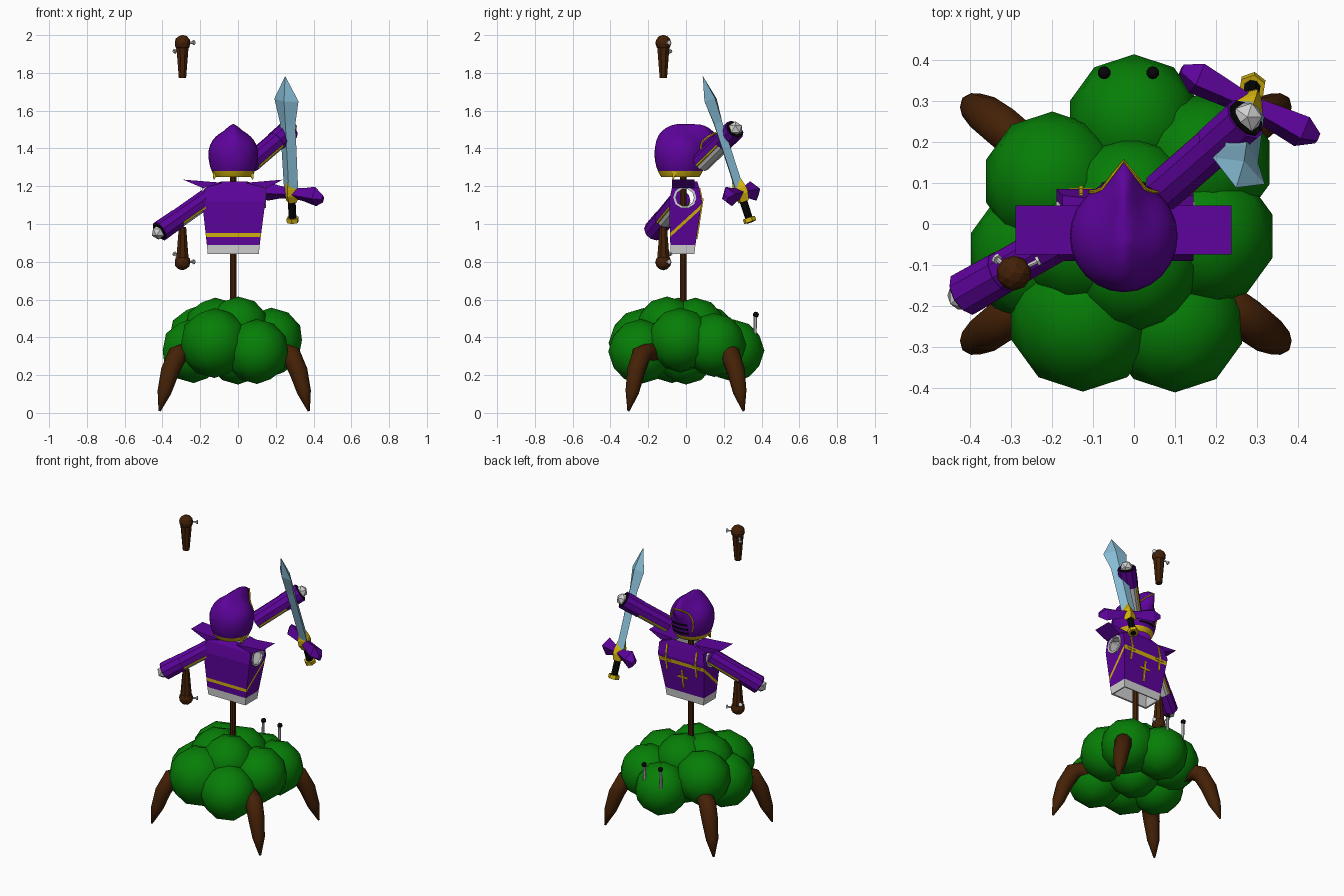
import bpy, bmesh, math
from mathutils import Vector as V, Matrix

cube = bpy.data.objects.get("Cube")
if cube:
    bpy.data.objects.remove(cube)


def material(name, rgb):
    m = bpy.data.materials.new(name)
    m.use_nodes = True
    m.diffuse_color = (*rgb, 1)
    m.node_tree.nodes["Principled BSDF"].inputs["Base Color"].default_value = (*rgb, 1)
    return m


PURPLE = material("royal purple", (.11, .001, .33))
GREEN = material("leaf green", (.002, .21, .002))
BROWN = material("bark brown", (.058, .015, .002))
GOLD = material("gold trim", (.65, .45, .004))
BLUE = material("ice blue", (.25, .52, .68))
WHITE = material("pale grey", (.64, .64, .64))
BLACK = material("black", (.002, .002, .002))


def finish(bm, name, mats, smooth=False):
    me = bpy.data.meshes.new(name)
    bm.to_mesh(me)
    bm.free()
    ob = bpy.data.objects.new(name, me)
    bpy.context.collection.objects.link(ob)
    for m in mats:
        me.materials.append(m)
    for p in me.polygons:
        p.use_smooth = smooth
    return ob


def loft(rings):
    """Skin a list of equal-length point rings and cap both ends."""
    bm = bmesh.new()
    vs = [[bm.verts.new(p) for p in r] for r in rings]
    n = len(vs[0])
    for a, b in zip(vs, vs[1:]):
        for i in range(n):
            j = (i + 1) % n
            bm.faces.new((a[i], a[j], b[j], b[i]))
    bm.faces.new(vs[0][::-1])
    bm.faces.new(vs[-1])
    bmesh.ops.recalc_face_normals(bm, faces=bm.faces)
    return bm


def tube(pts, radii, n=8):
    """Round section swept along a path without twisting, one radius per point."""
    pts = [V(p) for p in pts]
    rings, s = [], None
    for i, p in enumerate(pts):
        d = (pts[min(i + 1, len(pts) - 1)] - pts[max(i - 1, 0)]).normalized()
        up = V((0, 0, 1)) if abs(d.z) < .95 else V((0, 1, 0))
        s = (s - d * s.dot(d) if s else d.cross(up)).normalized()
        t = s.cross(d)
        angles = [2 * math.pi * (k + .5) / n for k in range(n)]
        rings.append([p + radii[i] * (s * math.cos(a) + t * math.sin(a)) for a in angles])
    return loft(rings)


def rod(name, a, b, r, mat, n=8):
    return finish(tube([a, b], [r, r], n), name, [mat])


def ball(name, p, r, mat, sub=2, smooth=True):
    bm = bmesh.new()
    bmesh.ops.create_icosphere(bm, subdivisions=sub, radius=r, matrix=Matrix.Translation(p))
    return finish(bm, name, [mat], smooth)


def plate(name, p, size, mat, tilt=0):
    bm = bmesh.new()
    bmesh.ops.create_cube(bm, size=1, matrix=Matrix.Translation(p)
                          @ Matrix.Rotation(tilt, 4, 'X') @ Matrix.Diagonal((*size, 1)))
    return finish(bm, name, [mat])


def cut(bm, co, no, clear=False):
    bmesh.ops.bisect_plane(bm, geom=bm.verts[:] + bm.edges[:] + bm.faces[:],
                           plane_co=co, plane_no=no, clear_inner=clear)


# Bush made of overlapping leaf clumps
clumps = [(0, .25, .33, .165), (.17, .15, .36, .17), (-.2, .105, .4, .17), (.175, -.03, .385, .172),
          (-.235, -.075, .33, .172), (-.125, -.225, .37, .185), (.1, -.24, .325, .172),
          (-.01, .05, .445, .165), (0, -.1, .45, .166), (-.12, -.04, .44, .17), (0, 0, .31, .16)]
for x, y, z, r in clumps:
    ball("bush_clump", (x, y, z), r, GREEN)

# Four curved legs
for sx in (-1, 1):
    for sy in (-1, 1):
        path = [(.2, .15, .29), (.255, .2, .325), (.3, .235, .31), (.34, .265, .22),
                (.37, .285, .11), (.395, .305, .01)]
        pts = [(sx * x - .02, sy * y, z) for x, y, z in path]
        finish(tube(pts, [.04, .05, .053, .049, .037, .006], 10), "root_leg", [BROWN], True)

# Eyes on stalks
for x in (-.073, .046):
    rod("eye_stalk", (x, .365, .34), (x, .367, .51), .009, WHITE)
    ball("eye", (x, .37, .52), .016, BLACK)

rod("pole", (-.025, -.015, .45), (-.025, -.015, 1.36), .018, BROWN)

# Tunic: open shell with white lining and hem, gold band that climbs towards the back
levels = [(.84, -.16, .11, -.08, .045), (.89, -.165, .115, -.083, .05), (1.12, -.19, .145, -.09, .085),
          (1.19, -.175, .145, -.075, .07), (1.225, -.09, .05, -.05, .06)]
bm = loft([[(a, c, z), (b, c, z), (b, d, z), (a, d, z)] for z, a, b, c, d in levels])
bmesh.ops.delete(bm, geom=[f for f in bm.faces if abs(f.normal.z) > .99], context='FACES')
slope = V((0, -.91, 1))
for z in (.929, .95):
    cut(bm, (0, -.086, z), slope)
for f in bm.faces:
    c = f.calc_center_median()
    h = slope.dot(c - V((0, -.086, 0)))
    f.material_index = 2 if c.z < .888 else 1 if .929 < h < .95 else 0
tunic = finish(bm, "tunic", [PURPLE, GOLD, WHITE])
shell = tunic.modifiers.new("lining", 'SOLIDIFY')
shell.thickness, shell.offset = .014, -1
shell.material_offset = shell.material_offset_rim = 2

# Armholes cut straight through both sides
bm = tube([(-.3, -.006, 1.14), (.3, -.006, 1.14)], [.053, .053], 10)
for f in bm.faces:
    f.material_index = 2
cutter = finish(bm, "armhole_cutter", [PURPLE, GOLD, WHITE])
cutter.hide_render = True
cutter.hide_set(True)
holes = tunic.modifiers.new("armholes", 'BOOLEAN')
holes.operation, holes.solver, holes.object = 'DIFFERENCE', 'EXACT', cutter
# Bake the modifiers so that the cutter can go
bpy.context.view_layer.update()
baked = bpy.data.meshes.new_from_object(tunic.evaluated_get(bpy.context.evaluated_depsgraph_get()))
tunic.modifiers.clear()
tunic.data = baked
bpy.data.objects.remove(cutter)


# Gold crosses on the back of the tunic
def back(z):
    return .05 + (z - .89) * .152 + .002


for x, z, tall, wide in ((-.025, .985, .13, .07), (-.13, 1.08, .11, .06), (.085, 1.08, .11, .06)):
    plate("cross_upright", (x, back(z), z), (.01, .008, tall), GOLD, -.15)
    plate("cross_bar", (x, back(z + .015), z + .015), (wide, .008, .01), GOLD, -.15)
for x in (-.13, .085):
    plate("shoulder_stripe", (x, .079, 1.155), (.01, .008, .075), GOLD, .21)

# Shoulder flaps and white armhole rims
for side, x_in, x_low, x_tip in ((-1, -.08, -.185, -.29), (1, .04, .15, .238)):
    rings = [[(x_in, y, 1.218), (x_low, y, 1.19), (x_tip, y, 1.235)] for y in (-.075, .045)]
    finish(loft(rings), "shoulder_flap", [PURPLE])
    x = -.184 if side < 0 else .143
    circle = [2 * math.pi * k / 10 for k in range(11)]
    rim = [(x, -.006 + .055 * math.cos(a), 1.14 + .053 * math.sin(a)) for a in circle]
    finish(tube(rim, [.009] * 11, 4), "armhole_rim", [WHITE])

# Sleeves: purple above, white below, gold seams, cuff and faceted hand
for a, b in ((V((.07, .08, 1.325)), V((.285, .268, 1.51))),
             (V((-.16, -.025, 1.14)), V((-.43, -.18, .95)))):
    d = (b - a).normalized()
    s = d.cross(V((0, 0, 1))).normalized()
    up = s.cross(d)
    at = lambda t: a.lerp(b, t)
    bm = tube([at(0), at(.6)], [.053, .053], 10)
    for f in bm.faces:
        f.material_index = int(f.normal.dot(up) < -.5)
    finish(bm, "sleeve", [PURPLE, WHITE])
    rod("cuff_gap", at(.56), at(.62), .051, BLACK, 10)
    finish(tube([at(.6), at(.94)], [.055, .057], 10), "cuff", [PURPLE])
    rod("cuff_lining", at(.9), at(.955), .05, BLACK, 10)
    ball("hand", at(.965), .04, WHITE, 1, False)
    for k in (-1, 1):
        off = s * k * .047 - up * .024
        rod("sleeve_seam", at(.02) + off, at(.6) + off, .006, GOLD, 4)


# Hood: rounded shell with a crest running to the face side
def hood_point(u, v, w, grow=1.0):
    crest = math.exp(-(u / .26) ** 2) * max(0, min(1, 2 * w))
    x, y = u * .132, v * .137 + (.075 * crest if v > 0 else 0)
    z = w * (.13 if w > 0 else .18) + .03 * crest
    return V((-.025, -.03, 1.37)) + grow * V((x, y, z))


bm = bmesh.new()
bmesh.ops.create_uvsphere(bm, u_segments=24, v_segments=16, radius=1)
for v in bm.verts:
    v.co = hood_point(*v.co)
cut(bm, (0, 0, 1.25), (0, 0, 1), True)
cut(bm, (0, 0, 1.28), (0, 0, 1))
for f in bm.faces:
    f.material_index = int(f.calc_center_median().z < 1.28)
finish(bm, "hood", [PURPLE, GOLD], True)
arch = []
for k in range(13):
    t = math.pi * (k / 12 * 1.3 - .15)
    u, w = .62 * math.cos(t), .62 * math.sin(t)
    arch.append(hood_point(u, math.sqrt(1 - u * u - w * w), w, 1.01))
finish(tube(arch, [.005] * len(arch), 6), "face_trim", [GOLD])
for w in (-.36, -.2, -.04):
    pts = [hood_point(u, math.sqrt(1 - u * u - w * w), w, 1.01) for u in (-.4, -.2, 0, .2, .4)]
    finish(tube(pts, [.006] * 5, 4), "visor_slit", [BLACK])
for k in (-1, 1):
    x = -.025 + k * .095
    finish(tube([(x, -.06, 1.275), (x + k * .008, -.07, 1.235)], [.02, .003], 4), "hood_point", [GOLD])

# Sword: local axes along the blade, across it and through it
base, tip = V((.29, .34, 1.01)), V((.25, .09, 1.78))
axis = (tip - base).normalized()
across = V((.33, -.17, -.03))
across = (across - axis * across.dot(axis)).normalized()
through = axis.cross(across)


def diamond(p, u, wu, v, wv):
    return [p + u * wu, p + v * wv, p - u * wu, p - v * wv]


def on_sword(t):
    return base.lerp(tip, t)


blade = [(.2, .042, .026), (.68, .046, .026), (.84, .072, .028), (1, .002, .002)]
finish(loft([diamond(on_sword(t), across, w, through, h) for t, w, h in blade]), "blade", [BLUE])
collar = [(.14, .03, .03), (.19, .05, .044), (.23, .04, .042), (.29, .003, .028)]
finish(loft([diamond(on_sword(t), across, w, through, h) for t, w, h in collar]), "guard_collar", [GOLD])
for k in (-1, 1):
    wing = [(0, .028, .026, 0), (.07, .036, .034, -.002), (.145, .054, .042, -.004), (.188, .02, .014, -.012)]
    rings = [diamond(on_sword(.2) + across * k * s + axis * lift, axis, h, through, t)
             for s, h, t, lift in wing]
    finish(loft(rings), "guard_wing", [PURPLE])
rod("grip", on_sword(.01), on_sword(.18), .021, BLACK)
rod("pommel", on_sword(0), on_sword(.03), .034, GOLD, 6)
rod("pommel_cap", on_sword(-.004), on_sword(.01), .019, BLACK, 6)

# Two floating wooden limbs with small pegs
for z, k in ((1.958, 1), (.798, -1)):
    c = V((-.294, -.12, z))
    ball("limb_knob", c, .043, BROWN, 2, False)
    finish(tube([c - V((0, 0, .02 * k)), c - V((0, 0, .185 * k))], [.035, .021]), "limb_stem", [BROWN])
    for d in (V((.06, .03, .002)), V((-.042, .035, -.045 * k))):
        rod("peg", c, c + d, .006, WHITE, 6)
        rod("peg_head", c + d * .93, c + d * 1.05, .013, WHITE, 6)
